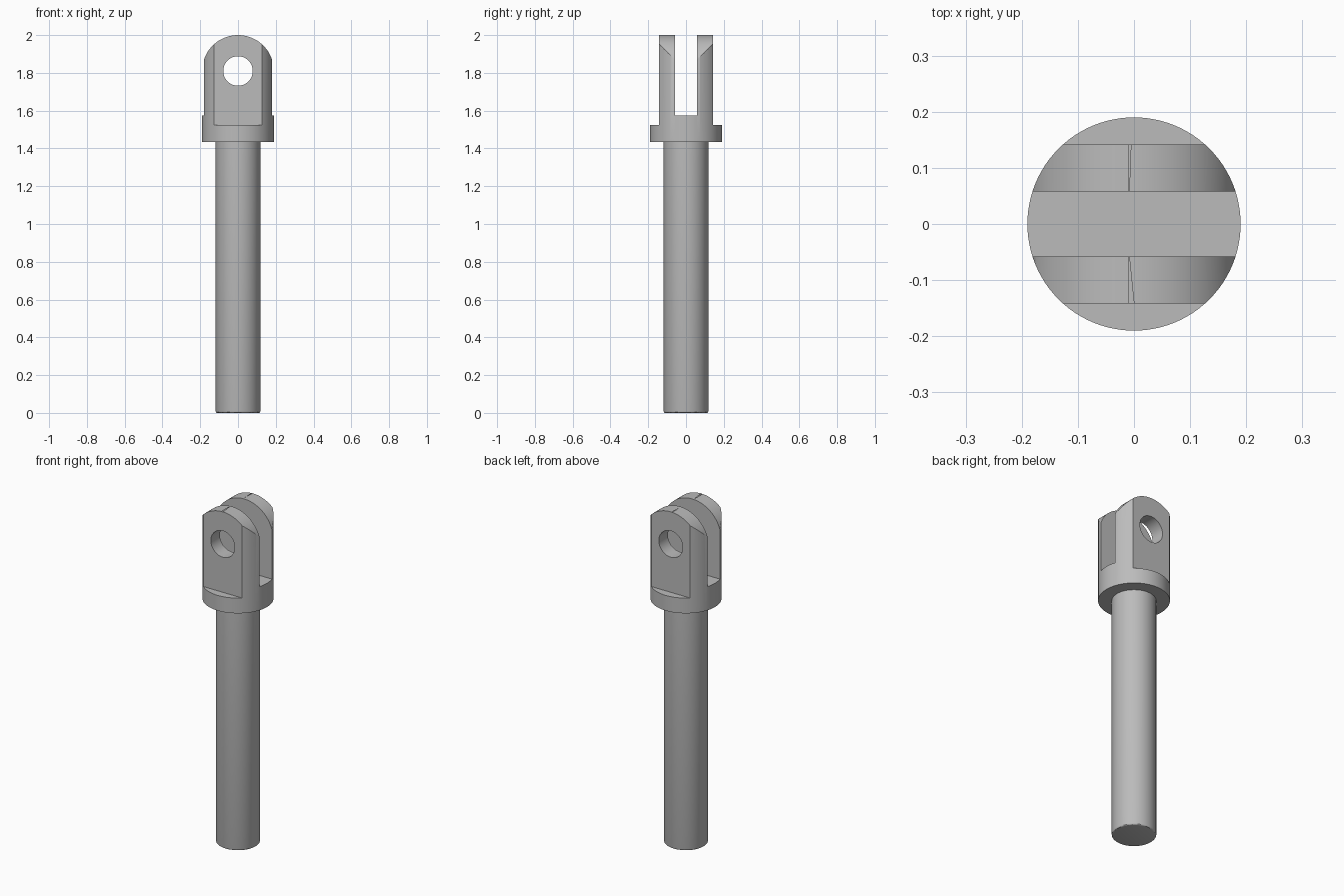
import bpy
import bmesh
from math import cos, sin, pi, radians
from mathutils import Matrix

cube = bpy.data.objects.get("Cube")
if cube:
    bpy.data.objects.remove(cube, do_unlink=True)

SEGMENTS = 96
HEAD_R, SHAFT_R, HOLE_R = 0.19, 0.118, 0.078
HEAD_BOTTOM, FLAT_Z, SLOT_Z, PIN_Z, TOP = 1.435, 1.525, 1.575, 1.81, 2.0
SLOT_Y, FLAT_Y = 0.058, 0.142

steel = bpy.data.materials.new("steel grey")
steel.use_nodes = True
grey = (0.5, 0.5, 0.5, 1)
steel.diffuse_color = grey
steel.node_tree.nodes["Principled BSDF"].inputs["Base Color"].default_value = grey


def make(name, bm):
    bmesh.ops.recalc_face_normals(bm, faces=bm.faces)
    mesh = bpy.data.meshes.new(name)
    bm.to_mesh(mesh)
    bm.free()
    mesh.materials.append(steel)
    obj = bpy.data.objects.new(name, mesh)
    bpy.context.collection.objects.link(obj)
    return obj


def cylinder(name, radius, z0, z1, matrix=Matrix()):
    bm = bmesh.new()
    place = matrix @ Matrix.Translation((0, 0, (z0 + z1) / 2))
    bmesh.ops.create_cone(bm, cap_ends=True, segments=SEGMENTS, radius1=radius,
                          radius2=radius, depth=z1 - z0, matrix=place)
    return make(name, bm)


def box(name, y0, y1, z0, z1):
    bm = bmesh.new()
    place = Matrix.Translation((0, (y0 + y1) / 2, (z0 + z1) / 2))
    bmesh.ops.create_cube(bm, size=1, matrix=place @ Matrix.Diagonal((1, y1 - y0, z1 - z0, 1)))
    return make(name, bm)


def activate(obj):
    bpy.ops.object.select_all(action='DESELECT')
    obj.select_set(True)
    bpy.context.view_layer.objects.active = obj


def carve(obj, cutter, operation='DIFFERENCE'):
    mod = obj.modifiers.new("carve", 'BOOLEAN')
    mod.operation, mod.object, mod.solver = operation, cutter, 'EXACT'
    activate(obj)
    bpy.ops.object.modifier_apply(modifier=mod.name)
    bpy.data.objects.remove(cutter, do_unlink=True)


def smooth(obj):
    activate(obj)
    bpy.ops.object.shade_smooth_by_angle(angle=radians(30))


# Round shaft with a slightly eased lower edge
shaft = cylinder("shaft", SHAFT_R, 0, HEAD_BOTTOM + 0.02)
bm = bmesh.new()
bm.from_mesh(shaft.data)
rim = [e for e in bm.edges if all(v.co.z < 0.01 for v in e.verts)]
bmesh.ops.bevel(bm, geom=rim, offset=0.008, segments=3, profile=0.5, affect='EDGES')
bm.to_mesh(shaft.data)
bm.free()
smooth(shaft)

# Fork head, starting from a plain cylinder
head = cylinder("fork_head", HEAD_R, HEAD_BOTTOM, TOP + 0.05)

# Rounded top, centred on the pin hole
bm = bmesh.new()
start, steps = radians(8), 64
angles = [start + (pi - 2 * start) * i / steps for i in range(steps + 1)]
arc = [(HEAD_R * cos(a), PIN_Z + HEAD_R * sin(a)) for a in angles]
shoulder = arc[0][1]
outline = [(0.3, 1), (0.3, shoulder)] + arc + [(-0.3, shoulder), (-0.3, 1)]
face = bm.faces.new([bm.verts.new((x, -0.4, z)) for x, z in outline])
extruded = bmesh.ops.extrude_face_region(bm, geom=[face])["geom"]
bmesh.ops.translate(bm, vec=(0, 0.8, 0),
                    verts=[v for v in extruded if isinstance(v, bmesh.types.BMVert)])
carve(head, make("round_top_cutter", bm), 'INTERSECT')

# Slot between the prongs and the flats on their outer sides
carve(head, box("slot_cutter", -SLOT_Y, SLOT_Y, SLOT_Z, TOP + 0.2))
carve(head, box("front_flat_cutter", -0.4, -FLAT_Y, FLAT_Z, TOP + 0.2))
carve(head, box("back_flat_cutter", FLAT_Y, 0.4, FLAT_Z, TOP + 0.2))

# Pin hole through both prongs
across = Matrix.Translation((0, 0, PIN_Z)) @ Matrix.Rotation(pi / 2, 4, 'X')
carve(head, cylinder("pin_hole_cutter", HOLE_R, -0.4, 0.4, across))
smooth(head)
